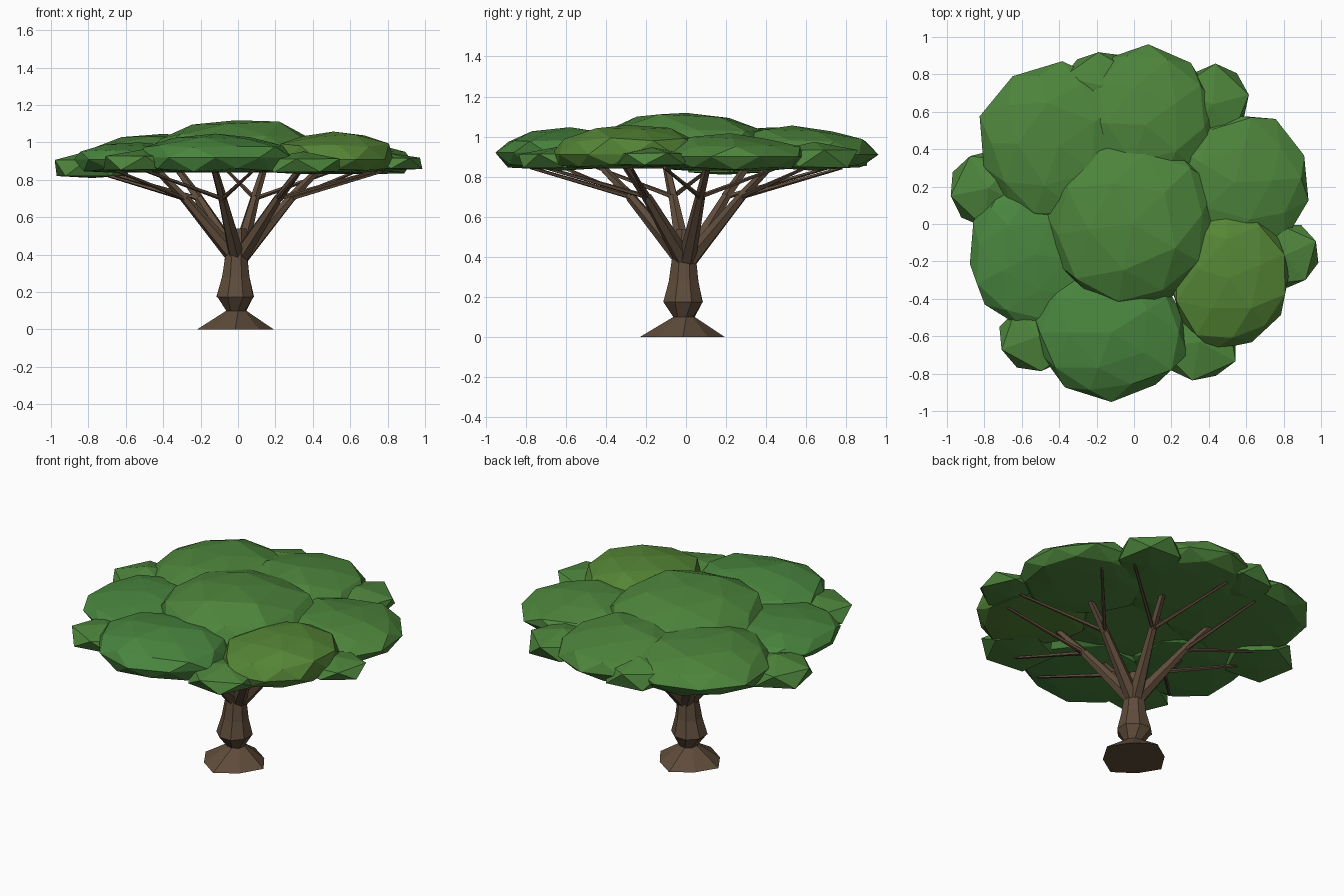
import bpy, bmesh, random
from math import sin, cos, pi, radians
from mathutils import Vector

if "Cube" in bpy.data.objects:
    bpy.data.objects.remove(bpy.data.objects["Cube"])

random.seed(4)


def material(name, rgb):
    m = bpy.data.materials.new(name)
    m.diffuse_color = (*rgb, 1)
    m.use_nodes = True
    m.node_tree.nodes["Principled BSDF"].inputs["Base Color"].default_value = m.diffuse_color
    return m


bark = material("bark", (0.115, 0.073, 0.044))
leaf = material("leaf", (0.075, 0.235, 0.045))
leaf_warm = material("leaf_warm", (0.09, 0.235, 0.036))
leaf_cool = material("leaf_cool", (0.066, 0.235, 0.048))


def finish(bm, name, mat):
    bmesh.ops.recalc_face_normals(bm, faces=bm.faces)
    me = bpy.data.meshes.new(name)
    bm.to_mesh(me)
    bm.free()
    me.materials.append(mat)
    ob = bpy.data.objects.new(name, me)
    bpy.context.collection.objects.link(ob)
    return ob


def skin_rings(bm, rings):
    loops = [[bm.verts.new(p) for p in ring] for ring in rings]
    n = len(loops[0])
    for a, b in zip(loops, loops[1:]):
        for i in range(n):
            j = (i + 1) % n
            bm.faces.new((a[i], a[j], b[j], b[i]))
    bm.faces.new(loops[0])
    bm.faces.new(loops[-1])


def limb(name, points, radii, sides):
    """Tapered tube through the points."""
    pts = [Vector(p) for p in points]
    rings = []
    for k, p in enumerate(pts):
        d = (pts[min(k + 1, len(pts) - 1)] - pts[max(k - 1, 0)]).normalized()
        u = d.cross(Vector((0.13, 0.21, 1))).normalized()
        v = d.cross(u)
        rings.append([p + radii[k] * (u * cos(t) + v * sin(t))
                      for t in (2 * pi * i / sides for i in range(sides))])
    bm = bmesh.new()
    skin_rings(bm, rings)
    finish(bm, name, bark)


# Trunk with flared foot and pinched neck: (radius, z, centre offset, twist)
profile = [(0.21, 0.0, -0.015, 0), (0.055, 0.10, -0.01, 0.2),
           (0.10, 0.168, -0.015, 0.4), (0.107, 0.175, -0.015, 0.4),
           (0.078, 0.28, -0.012, 0.4), (0.066, 0.38, -0.01, 0.4), (0.05, 0.54, 0, 0.4)]
rings = []
for r, z, o, twist in profile:
    ring = []
    for i in range(8):
        a = 2 * pi * i / 8 + twist
        q = r * random.uniform(0.97, 1.03) * (0.86 if z == 0 and i % 2 else 1)
        ring.append((o + q * cos(a), o + q * sin(a), z))
    rings.append(ring)
bm = bmesh.new()
skin_rings(bm, rings)
finish(bm, "trunk", bark)


def polar(deg, r, z):
    return (r * cos(radians(deg)), r * sin(radians(deg)), z)


# Main branches, each forking into a stub and two long twigs
for k in range(6):
    a = 60 * k + 15 + random.uniform(-5, 5)
    node = polar(a, 0.29, 0.70)
    limb(f"branch_{k}", [polar(a, 0.02, 0.39), node], [0.045, 0.025], 6)
    limb(f"fork_{k}", [node, polar(a, 0.47, 0.88)], [0.025, 0.018], 5)
    for s in (-1, 1):
        limb(f"twig_{k}_{s}", [node, polar(a + 22 * s, 0.78, 0.845)], [0.013, 0.008], 5)

# Canopy clumps: x, y, half width x, half width y, z bottom, z widest, z top, material
clumps = [
    (-0.01, 0.0, 0.47, 0.48, 0.86, 0.94, 1.13, leaf),
    (0.51, -0.29, 0.34, 0.38, 0.84, 0.91, 1.06, leaf_warm),
    (-0.12, -0.58, 0.42, 0.36, 0.84, 0.92, 1.04, leaf_cool),
    (-0.53, -0.16, 0.37, 0.38, 0.84, 0.91, 1.00, leaf_cool),
    (-0.40, 0.42, 0.43, 0.43, 0.84, 0.92, 1.05, leaf),
    (0.06, 0.53, 0.38, 0.41, 0.84, 0.91, 1.05, leaf),
    (0.54, 0.22, 0.39, 0.38, 0.83, 0.90, 1.01, leaf),
]
small_clumps = [
    (-0.78, 0.19, 0.22, 0.22, 0.81, 0.86, 0.96, leaf),
    (0.80, -0.17, 0.20, 0.20, 0.85, 0.89, 0.95, leaf),
    (-0.51, -0.60, 0.23, 0.21, 0.84, 0.90, 0.96, leaf),
    (0.35, -0.63, 0.23, 0.23, 0.83, 0.88, 0.95, leaf),
    (0.42, 0.64, 0.21, 0.23, 0.83, 0.90, 0.97, leaf),
    (-0.18, 0.74, 0.22, 0.20, 0.84, 0.91, 1.00, leaf),
]


def clump(name, spec, subdivisions, jitter):
    """Jittered low-poly dome with a flattened underside."""
    x, y, rx, ry, z0, zm, z1, mat = spec
    bm = bmesh.new()
    bmesh.ops.create_icosphere(bm, subdivisions=subdivisions, radius=1)
    turn = random.uniform(0, 2 * pi)
    for v in bm.verts:
        c = v.co * random.uniform(1 - jitter, 1 + jitter)
        px, py = c.x * cos(turn) - c.y * sin(turn), c.x * sin(turn) + c.y * cos(turn)
        dz = (z1 - zm) * c.z if c.z > 0 else (zm - z0) * max(-1, c.z / 0.6)
        v.co = (x + rx * px, y + ry * py, zm + dz)
    finish(bm, name, mat)


for i, c in enumerate(clumps):
    clump(f"canopy_clump_{i}", c, 2, 0.065)
for i, c in enumerate(small_clumps):
    clump(f"small_canopy_clump_{i}", c, 1, 0.08)
